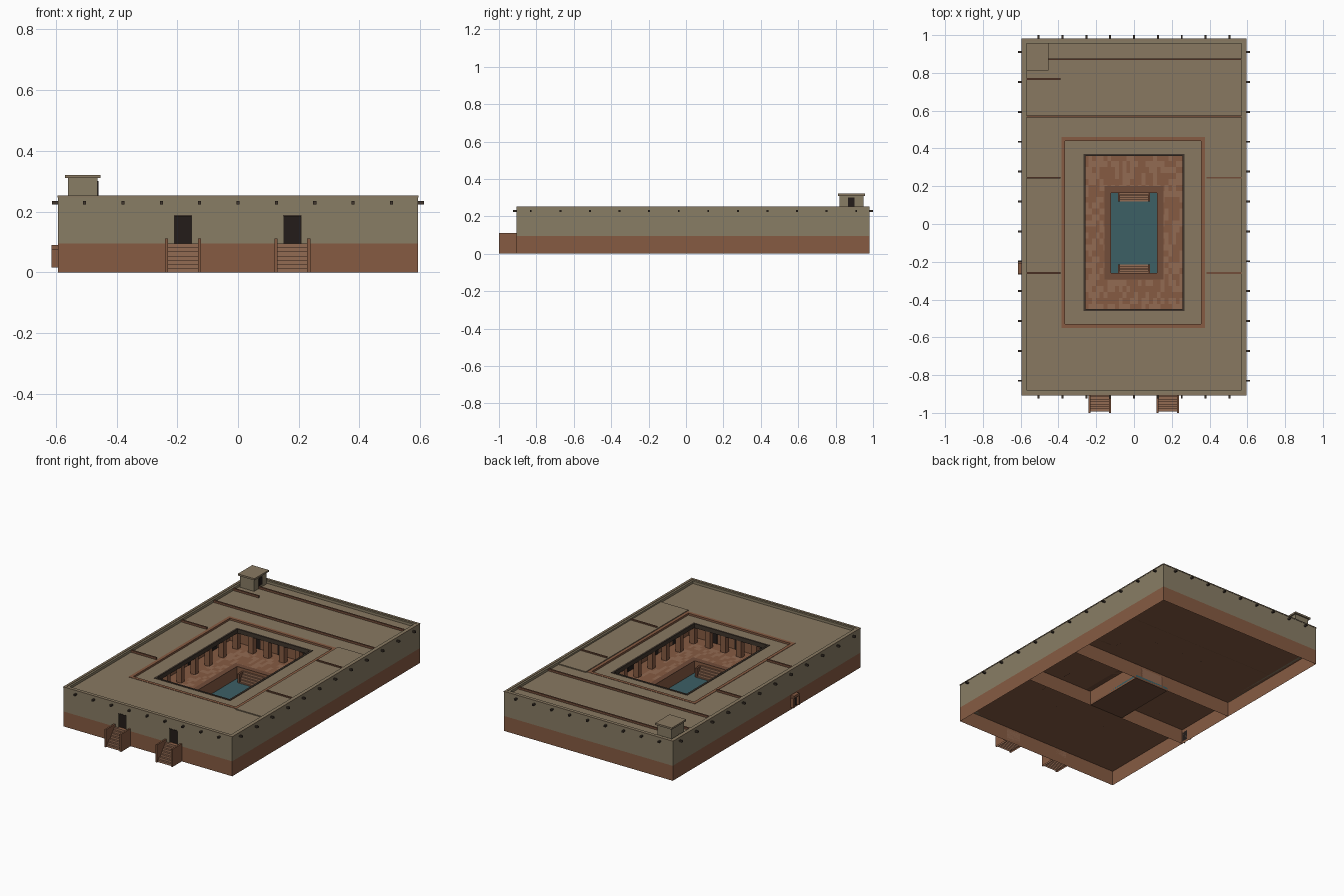
import bpy, bmesh, random

if "Cube" in bpy.data.objects:
    bpy.data.objects.remove(bpy.data.objects["Cube"])
random.seed(3)

def mat(name, r, g, b):
    m = bpy.data.materials.new(name)
    m.diffuse_color = (r, g, b, 1)
    m.use_nodes = True
    m.node_tree.nodes["Principled BSDF"].inputs["Base Color"].default_value = m.diffuse_color
    return m

BRICK = mat("brick", 0.24, 0.105, 0.055)
PALE = mat("pale_brick", 0.29, 0.145, 0.085)
DEEP = mat("deep_brick", 0.17, 0.075, 0.042)
WALL = mat("mud_wall", 0.25, 0.205, 0.13)
ROOF = mat("mud_roof", 0.25, 0.19, 0.12)
WOOD = mat("timber", 0.05, 0.035, 0.025)
DARK = mat("shadow", 0.017, 0.012, 0.01)
WATER = mat("water", 0.045, 0.115, 0.13)

def make(name, boxes, material, open_bottom=False):
    """One object from boxes given as (x0, x1, y0, y1, z0, z1)."""
    bm = bmesh.new()
    for x0, x1, y0, y1, z0, z1 in boxes:
        v = bmesh.ops.create_cube(bm, size=1)["verts"]
        for p in v:
            p.co.x = x1 if p.co.x > 0 else x0
            p.co.y = y1 if p.co.y > 0 else y0
            p.co.z = z1 if p.co.z > 0 else z0
    if open_bottom:
        bm.normal_update()
        bmesh.ops.delete(bm, geom=[f for f in bm.faces if f.normal.z < -0.5], context='FACES_ONLY')
    me = bpy.data.meshes.new(name)
    bm.to_mesh(me)
    bm.free()
    ob = bpy.data.objects.new(name, me)
    bpy.context.collection.objects.link(ob)
    me.materials.append(material)
    return ob

def ring(outer, inner, z0, z1):
    """Four boxes between two rectangles (x0, x1, y0, y1)."""
    a, b, c, d = outer
    e, f, g, h = inner
    return [(a, b, c, g, z0, z1), (a, b, h, d, z0, z1),
            (a, e, g, h, z0, z1), (f, b, g, h, z0, z1)]

def grow(r, t):
    return (r[0] - t, r[1] + t, r[2] - t, r[3] + t)

OUT = (-0.593, 0.593, -0.905, 0.98)      # building outline
VER = (-0.385, 0.375, -0.55, 0.46)       # veranda outline
COURT = (-0.262, 0.262, -0.455, 0.365)   # open courtyard
POOL = (-0.122, 0.122, -0.26, 0.165)     # bathing tank
FLOOR = 0.095

# Hollow brick plinth around the tank
make("plinth", ring(OUT, POOL, 0, FLOOR), BRICK, open_bottom=True)

# Tank floor, water, rim
x0, x1, y0, y1 = POOL
make("tank_floor", [(x0, x1, y0, y1, 0.003, 0.01)], DEEP)
make("water", [(x0, x1, y0, y1, 0.011, 0.022)], WATER)
make("tank_rim", ring(grow(POOL, 0.035), POOL, FLOOR, FLOOR + 0.004), DEEP)

# Stairs at both ends of the tank
steps = []
for i in range(5):
    z = 0.082 - i * 0.014
    steps.append((-0.075, 0.075, y1 - (i + 1) * 0.009, y1 - i * 0.009, 0.011, z))
    steps.append((-0.075, 0.075, y0 + i * 0.009, y0 + (i + 1) * 0.009, 0.011, z))
make("tank_steps", steps, PALE)
make("tank_step_cheeks", [(s - 0.006, s + 0.006, a, b, 0.011, 0.08) for s in (-0.08, 0.08)
     for a, b in ((y0, y0 + 0.045), (y1 - 0.045, y1))], DEEP)

# Courtyard paving in mixed brick tones
bm = bmesh.new()
nx, ny = 26, 26
for i in range(nx):
    for j in range(ny):
        xa, xb = [COURT[0] + (COURT[1] - COURT[0]) * k / nx for k in (i, i + 1)]
        ya, yb = [COURT[2] + (COURT[3] - COURT[2]) * k / ny for k in (j, j + 1)]
        cx, cy = (xa + xb) / 2, (ya + yb) / 2
        if x0 - 0.025 < cx < x1 + 0.025 and y0 - 0.025 < cy < y1 + 0.025:
            continue
        f = bm.faces.new([bm.verts.new((p, q, FLOOR + 0.0015))
                          for p, q in ((xa, ya), (xb, ya), (xb, yb), (xa, yb))])
        f.material_index = 0 if random.random() < 0.55 else 1
me = bpy.data.meshes.new("courtyard_paving")
bm.to_mesh(me)
bm.free()
me.materials.append(BRICK)
me.materials.append(PALE)
bpy.context.collection.objects.link(bpy.data.objects.new("courtyard_paving", me))

# Outer walls, with two door openings in front
T = 0.025
ax, bx, ay, by = OUT
DOORS = (-0.181, 0.179)
TOP = 0.25
walls = [(ax, ax + T, ay, by, FLOOR, TOP), (bx - T, bx, ay, by, FLOOR, TOP),
         (ax + T, bx - T, by - T, by, FLOOR, TOP), (ax + T, bx - T, ay, ay + T, 0.187, TOP)]
edges = [ax + T, DOORS[0] - 0.028, DOORS[0] + 0.028, DOORS[1] - 0.028, DOORS[1] + 0.028, bx - T]
walls += [(edges[i], edges[i + 1], ay, ay + T, FLOOR, 0.187) for i in (0, 2, 4)]
make("outer_walls", walls, WALL)
make("front_doors", [(d - 0.03, d + 0.03, ay + 0.012, ay + 0.02, FLOOR, 0.19) for d in DOORS], DARK)
make("door_lintels", [(d - 0.03, d + 0.03, ay - 0.001, ay + 0.01, 0.183, 0.188) for d in DOORS], WOOD)

# Parapet coping
make("parapet_coping", ring(grow(OUT, 0.002), grow(OUT, -0.013), 0.247, 0.253), ROOF)

# Veranda walls with dark doorways
make("veranda_walls", ring(VER, grow(VER, -0.02), FLOOR, 0.236), BRICK)
openings = []
for y in (-0.4, -0.2, 0.05, 0.28):
    openings += [(VER[0] + 0.02, VER[0] + 0.022, y - 0.03, y + 0.03, FLOOR, 0.18),
                 (VER[1] - 0.022, VER[1] - 0.02, y - 0.03, y + 0.03, FLOOR, 0.18)]
for x in (-0.18, 0, 0.18):
    openings += [(x - 0.03, x + 0.03, VER[2] + 0.02, VER[2] + 0.022, FLOOR, 0.18),
                 (x - 0.03, x + 0.03, VER[3] - 0.022, VER[3] - 0.02, FLOOR, 0.18)]
make("veranda_doorways", openings, DARK)

# Roofs: outer rooms and the lower veranda
make("room_roof", ring(grow(OUT, -0.012), VER, 0.216, 0.234), ROOF)
make("right_roof_slab", [(0.376, 0.585, -0.56, 0.47, 0.232, 0.24)], ROOF)
make("veranda_roof", ring(grow(VER, -0.002), COURT, 0.208, 0.224), ROOF)
make("courtyard_edge_beam", ring(grow(COURT, 0.006), grow(COURT, -0.006), 0.2, 0.227), WOOD)

# Cross walls rising as ridges through the roof
ridges = [(-0.58, 0.58, y) for y in (0.57, 0.872)] + [(-0.58, -0.39, 0.768)]
for y in (0.245, -0.26):
    ridges += [(-0.58, -0.39, y), (0.385, 0.58, y)]
make("cross_walls", [(a, b, y - 0.005, y + 0.005, FLOOR, 0.247) for a, b, y in ridges], DEEP)

# Courtyard piers
piers = []
P = 0.017
for i in range(7):
    y = COURT[2] - 0.012 + i * (COURT[3] - COURT[2] + 0.024) / 6
    piers += [(s * 0.274 - P, s * 0.274 + P, y - P, y + P, FLOOR, 0.208) for s in (-1, 1)]
for i in range(1, 5):
    x = -0.274 + i * 0.548 / 5
    piers += [(x - P, x + P, y - P, y + P, FLOOR, 0.208)
              for y in (COURT[2] - 0.012, COURT[3] + 0.012)]
make("courtyard_piers", piers, BRICK)

# Beam ends poking through the walls
B = 0.005
beams = []
for i in range(12):
    y = -0.83 + i * 0.1582
    for s in (-1, 1):
        a, b = sorted((s * 0.58, s * 0.613))
        beams.append((a, b, y - B, y + B, 0.224, 0.234))
for i in range(9):
    x = -0.505 + i * 0.1263
    beams += [(x - B, x + B, ay - 0.02, ay + 0.01, 0.224, 0.234),
              (x - B, x + B, by - 0.01, by + 0.02, 0.224, 0.234)]
make("beam_ends", beams, WOOD)

# Entrance stairs between cheek walls
stairs, cheeks = [], []
for d in DOORS:
    for i in range(7):
        stairs.append((d - 0.05, d + 0.05, -0.992 + i * 0.0125, ay, 0, (i + 1) * FLOOR / 7))
    cheeks += [(d + s * 0.054 - 0.005, d + s * 0.054 + 0.005, -1.0, ay, 0, 0.112) for s in (-1, 1)]
make("entrance_steps", stairs, PALE, open_bottom=True)
make("entrance_cheeks", cheeks, BRICK, open_bottom=True)

# Drain outlet on the left side
make("drain_outlet", [(-0.615, ax, -0.268, -0.255, 0.015, 0.075), (-0.615, ax, -0.215, -0.202, 0.015, 0.075),
                      (-0.615, ax, -0.262, -0.208, 0.075, 0.09)], BRICK)
make("drain_mouth", [(-0.6, ax, -0.255, -0.215, 0.015, 0.075)], DARK)

# Roof hut
make("hut", [(-0.56, -0.462, 0.822, 0.948, 0.232, 0.312)], WALL)
make("hut_roof", [(-0.57, -0.453, 0.812, 0.957, 0.31, 0.321)], ROOF)
make("hut_door", [(-0.463, -0.459, 0.865, 0.9, 0.25, 0.3)], DARK)
